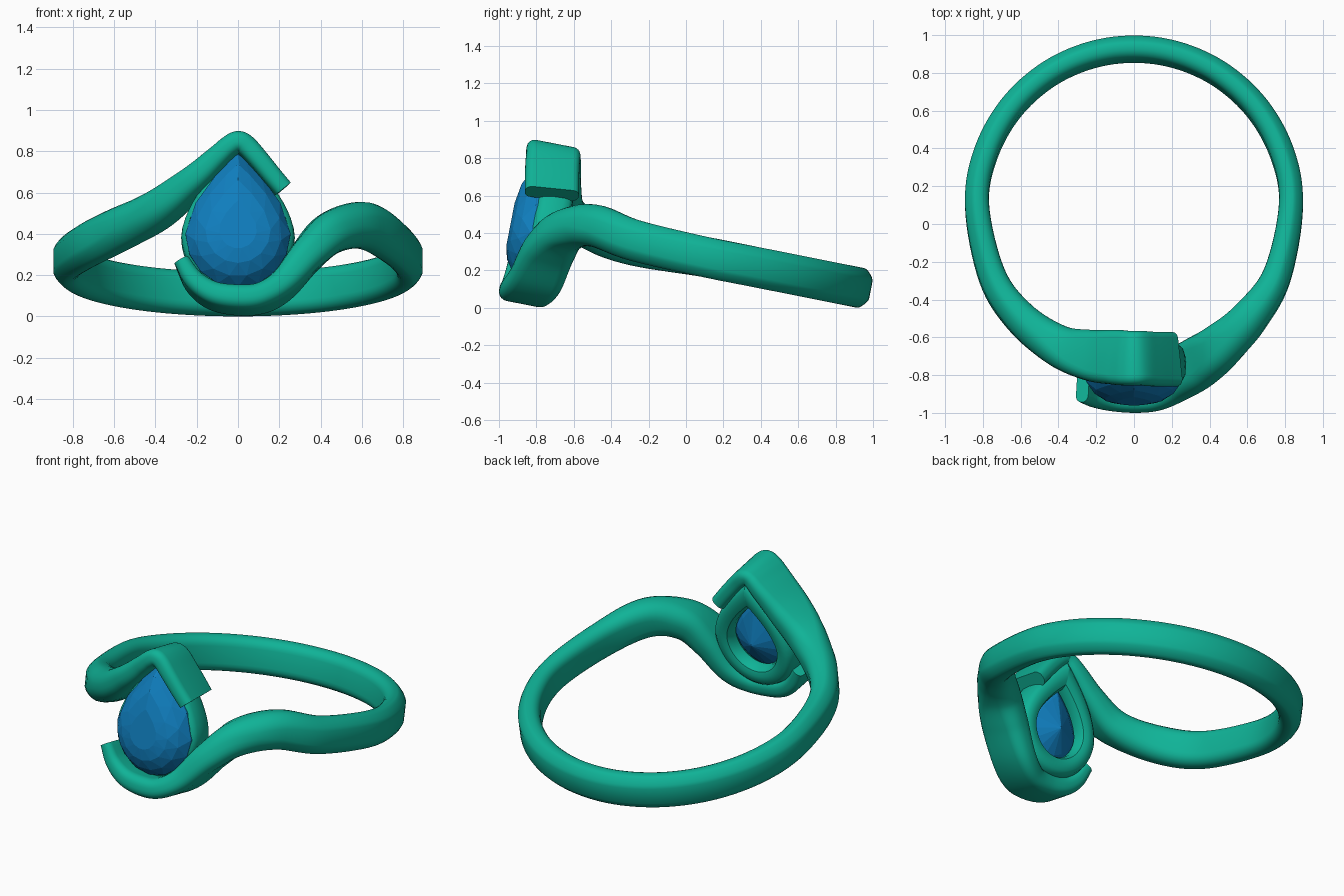
import bpy, bmesh, math
from mathutils import Vector

if "Cube" in bpy.data.objects:
    bpy.data.objects.remove(bpy.data.objects["Cube"])

A = math.radians(11)                       # tilt of the whole ring
CA, SA = math.cos(A), math.sin(A)


def material(name, rgb):
    m = bpy.data.materials.new(name)
    m.diffuse_color = (*rgb, 1)
    m.use_nodes = True
    m.node_tree.nodes["Principled BSDF"].inputs["Base Color"].default_value = m.diffuse_color
    return m


metal = material("teal_metal", (0.005, 0.45, 0.31))
gem_blue = material("blue_gem", (0.005, 0.21, 0.52))


def finish(bm, name, mat, smooth):
    bmesh.ops.recalc_face_normals(bm, faces=bm.faces)
    me = bpy.data.meshes.new(name)
    bm.to_mesh(me)
    bm.free()
    ob = bpy.data.objects.new(name, me)
    bpy.context.collection.objects.link(ob)
    me.materials.append(mat)
    if smooth:
        bpy.ops.object.select_all(action='DESELECT')
        ob.select_set(True)
        bpy.context.view_layer.objects.active = ob
        bpy.ops.object.shade_smooth_by_angle(angle=math.radians(40))
    return ob


def bridge(bm, r0, r1):
    n = len(r0)
    for i in range(n):
        bm.faces.new((r0[i], r0[(i + 1) % n], r1[(i + 1) % n], r1[i]))


# ---- bypass band: one sweep, upper tip -> left arm -> back -> right arm -> lower tip
# each point: x, y, z, radial width, thickness
path = [
    (.21, -.717, .61, .29, .09), (.1, -.715, .745, .29, .095), (.04, -.71, .81, .29, .10),
    (0, -.71, .829, .29, .10), (-.04, -.71, .81, .29, .10), (-.1, -.705, .757, .29, .11),
    (-.23, -.695, .64, .27, .14), (-.4, -.645, .51, .22, .185), (-.605, -.495, .41, .175, .215),
    (-.755, -.275, .335, .15, .22)]
for d in range(180, -1, -20):
    s, c = math.sin(math.radians(d)), math.cos(math.radians(d))
    path.append((.835 * c, .1 + .83 * s, .107 + .165 * (1 - s), .135, .215))
path += [
    (.76, -.275, .36, .155, .22), (.615, -.495, .44, .195, .225), (.46, -.645, .41, .24, .205),
    (.34, -.735, .30, .28, .17), (.22, -.80, .155, .29, .135), (.11, -.85, .09, .28, .12),
    (0, -.865, .08, .27, .12), (-.12, -.86, .10, .26, .11), (-.21, -.845, .163, .25, .095),
    (-.27, -.825, .26, .24, .075)]
path = [Vector(p) for p in path]


def spline(pts, sub):
    out = []
    ext = [2 * pts[0] - pts[1]] + pts + [2 * pts[-1] - pts[-2]]
    for i in range(1, len(ext) - 2):
        p0, p1, p2, p3 = ext[i - 1:i + 3]
        for k in range(sub):
            t = k / sub
            out.append(.5 * (2 * p1 + (p2 - p0) * t + (2 * p0 - 5 * p1 + 4 * p2 - p3) * t * t
                             + (3 * p1 - p0 - 3 * p2 + p3) * t ** 3))
    return out + [pts[-1]]


def section(w, h):
    """Rounded rectangle, domed on the outside where the band is narrow."""
    r = .42 * min(w, h)
    dome = .035 * min(1, max(0, (.25 - w) / .1))
    pts = []
    for q, (sx, sy) in enumerate(((1, 1), (-1, 1), (-1, -1), (1, -1))):
        for k in range(6):
            t = math.pi / 2 * (q + k / 5)
            a, b = sx * (w / 2 - r) + r * math.cos(t), sy * (h / 2 - r) + r * math.sin(t)
            if a > 0:
                a -= dome * (2 * b / h) ** 2 * min(1, 2 * a / w)
            pts.append((a, b))
    return pts


bm = bmesh.new()
samples = spline(path, 8)
rings = []
for i, p in enumerate(samples):
    P = Vector(p[:3])
    T = (Vector(samples[min(i + 1, len(samples) - 1)][:3])
         - Vector(samples[max(i - 1, 0)][:3])).normalized()
    dx, dy = P.x, P.y - .1
    if P.y < 0:                            # at the front the width points straight back
        dx *= min(1, max(0, (abs(P.x) - .15) / .5))
    N = Vector((dx, dy * CA, -dy * SA))
    N = (N - T * N.dot(T)).normalized()
    B = T.cross(N)
    rings.append([bm.verts.new(P + N * a + B * b) for a, b in section(p[3], p[4])])
for r0, r1 in zip(rings, rings[1:]):
    bridge(bm, r0, r1)
bm.faces.new(rings[0])
bm.faces.new(rings[-1])
finish(bm, "bypass_band", metal, True)


# ---- pear outline shared by the seat and the stone
def pear(t, scale, depth):
    c, s = math.cos(t), math.sin(t)
    if c > 0:
        x, u = math.copysign(.255 * (1 - c ** 1.7), s), .395 * c
    else:
        x, u = .255 * s, .265 * c
    x, u = x * scale, u * scale
    return Vector((x, -.82 + u * SA - depth * CA, .40 + u * CA + depth * SA))


def pear_ring(bm, n, scale, depth, shift=0):
    return [bm.verts.new(pear(2 * math.pi * (i + shift) / n, scale, depth)) for i in range(n)]


# ---- seat: hollow pear basket behind the stone
bm = bmesh.new()
profile = [(.97, .005), (1.03, -.005), (1.07, -.03), (1.08, -.08), (1.06, -.13), (1.02, -.16),
           (.94, -.178), (.78, -.18), (.68, -.17), (.62, -.14), (.62, -.10), (.9, -.02)]
rs = [pear_ring(bm, 64, s, d) for s, d in profile]
for i in range(len(rs)):
    bridge(bm, rs[i], rs[(i + 1) % len(rs)])
finish(bm, "pear_seat", metal, True)


# ---- faceted pear stone
def facets(bm, r0, r1):
    n = len(r0)                            # r1 is staggered half a step after r0
    for i in range(n):
        j = (i + 1) % n
        bm.faces.new((r0[i], r0[j], r1[i]))
        bm.faces.new((r0[j], r1[j], r1[i]))


bm = bmesh.new()
n = 16
back = pear_ring(bm, n, 1, -.012)
girdle = pear_ring(bm, n, 1, .012)
mid = pear_ring(bm, n, .84, .07, .5)
upper = pear_ring(bm, n, .62, .108, 1)
table = pear_ring(bm, n, .36, .125, 1.5)
pavilion = pear_ring(bm, n, .55, -.11, .5)
bridge(bm, back, girdle)
facets(bm, girdle, mid)
facets(bm, mid, upper)
facets(bm, upper, table)
bm.faces.new(table)
facets(bm, back, pavilion)
tip = bm.verts.new(pear(0, 0, -.18))
for i in range(n):
    bm.faces.new((pavilion[i], pavilion[(i + 1) % n], tip))
finish(bm, "pear_stone", gem_blue, False)
